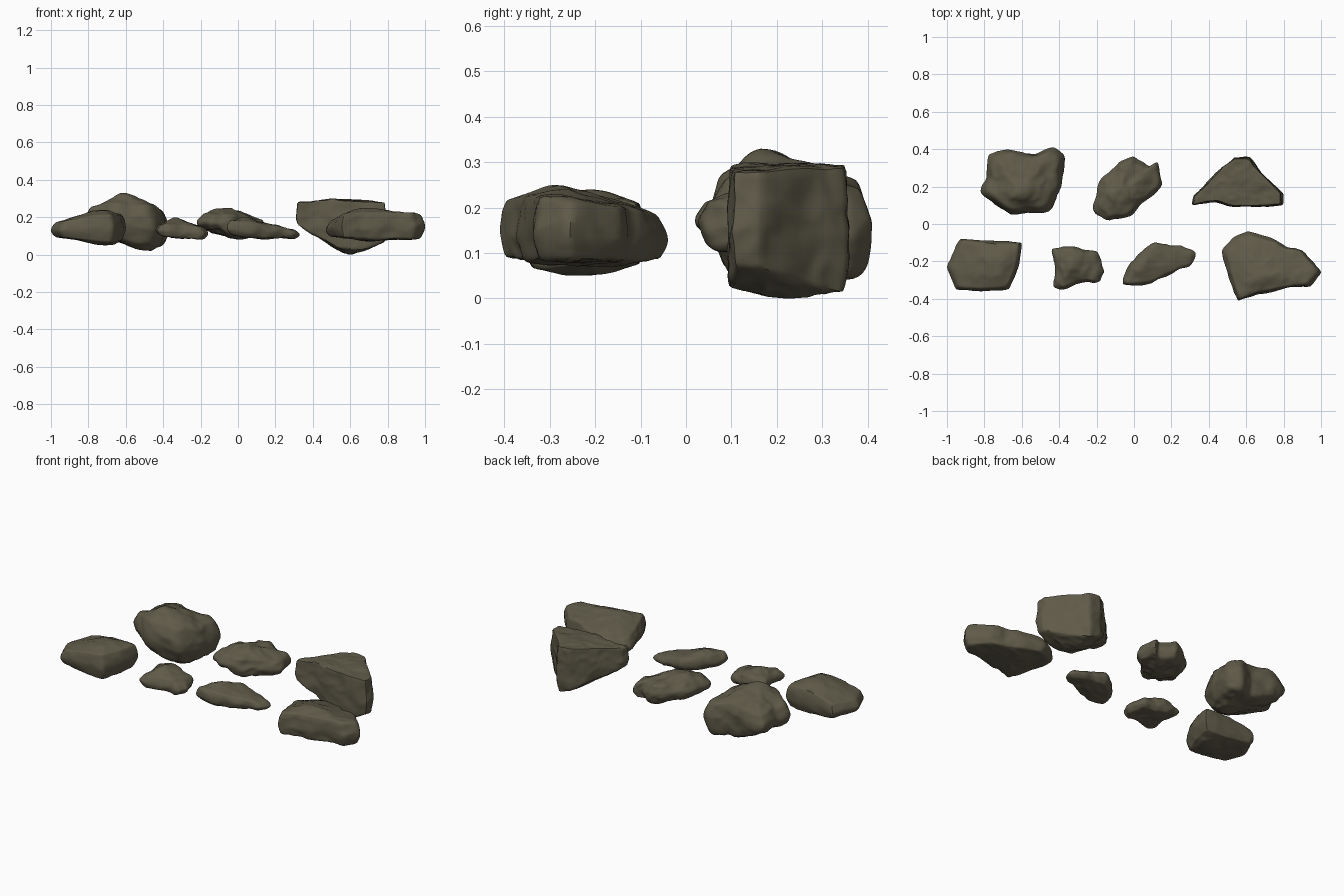
import bpy
import bmesh
from mathutils import Vector, noise

if "Cube" in bpy.data.objects:
    bpy.data.objects.remove(bpy.data.objects["Cube"], do_unlink=True)

# One olive stone colour for every rock
stone = bpy.data.materials.new("olive_stone")
stone.use_nodes = True
stone.diffuse_color = (0.115, 0.103, 0.066, 1)
shader = stone.node_tree.nodes["Principled BSDF"]
shader.inputs["Base Color"].default_value = stone.diffuse_color
shader.inputs["Roughness"].default_value = 0.9


def evaluated_copy(obj):
    """Return the mesh of an object with its modifiers applied."""
    graph = bpy.context.evaluated_depsgraph_get()
    return bpy.data.meshes.new_from_object(obj.evaluated_get(graph))


def size_rock(mesh, low, high):
    """Give one rock its exact width, depth and height after rounding."""
    for axis in range(3):
        values = [v.co[axis] for v in mesh.vertices]
        start, span = min(values), max(values) - min(values)
        for v in mesh.vertices:
            part = (v.co[axis] - start) / span
            v.co[axis] = low[axis] + part * (high[axis] - low[axis])


def rim_height(p, ends, peak, left, right, ridge):
    """Height of a rim: straight between its ends, bent towards the peak."""
    t = (p.x - left) / (right - left)
    middle = (peak.x - left) / (right - left)
    straight = ends[0] + (ends[1] - ends[0]) * t
    bend = peak.z * 100 - (ends[0] + (ends[1] - ends[0]) * middle)
    near = t / middle if t < middle else (1 - t) / (1 - middle)
    return (straight + ridge * bend * near) / 100


# under, over: heights of the lower and upper rim at the -x and +x ends
# keel, crown: lowest and highest points; bevel: rim inset
# ridge: how far the rims follow them; back_drop: fall of the upper rim
def rock(name, outline, under, over, keel, crown, lumps, crease,
         bevel=0.85, ridge=0.4, back_drop=0):
    """Loft a boulder around a plan outline (sizes in hundredths)."""
    plan = [Vector((x, y, 0)) / 100 for x, y in outline]
    keel, crown = Vector(keel) / 100, Vector(crown) / 100
    middle = sum(plan, Vector()) / len(plan)
    left, right = min(p.x for p in plan), max(p.x for p in plan)
    front, back = min(p.y for p in plan), max(p.y for p in plan)

    def ring(bm, scale, level, peak=None):
        verts = []
        for p in plan:
            low = rim_height(p, under, keel, left, right, ridge)
            high = rim_height(p, over, crown, left, right, ridge)
            high -= back_drop / 100 * (p.y - front) / (back - front)
            co = middle + (p - middle) * scale
            co.z = low + (high - low) * level
            verts.append(bm.verts.new(co.lerp(peak, 0.45) if peak else co))
        return verts

    bm = bmesh.new()
    sharp = bm.edges.layers.float.new("crease_edge")
    rings = [ring(bm, bevel, 0, keel), ring(bm, bevel, 0),
             ring(bm, 1.0, 0.35), ring(bm, 0.98, 0.65),
             ring(bm, bevel, 1), ring(bm, bevel, 1, crown)]
    count = len(plan)
    for a, b in zip(rings, rings[1:]):
        for i in range(count):
            j = (i + 1) % count
            bm.faces.new((a[i], a[j], b[j], b[i]))
    for verts, tip in ((rings[0], keel), (rings[-1], crown)):
        point = bm.verts.new(tip)
        for i in range(count):
            bm.faces.new((verts[i], verts[(i + 1) % count], point))
    # Firm up the rims and the upright corners
    for i in range(count):
        for verts in (rings[1], rings[4]):
            bm.edges.get((verts[i], verts[(i + 1) % count]))[sharp] = crease
        for a, b in zip(rings[1:4], rings[2:5]):
            bm.edges.get((a[i], b[i]))[sharp] = crease
    bmesh.ops.recalc_face_normals(bm, faces=bm.faces)
    mesh = bpy.data.meshes.new(name)
    bm.to_mesh(mesh)
    bm.free()

    obj = bpy.data.objects.new(name, mesh)
    bpy.context.collection.objects.link(obj)
    obj.modifiers.new("rounding", "SUBSURF").levels = 3
    smooth = evaluated_copy(obj)
    obj.modifiers.clear()
    obj.data = smooth

    # Worn hollows and ridges
    moved = []
    for v in smooth.vertices:
        broad = noise.noise(v.co * 9)
        groove = 0.4 - abs(noise.noise(v.co * 14 + Vector((5, 2, 8))))
        fine = noise.noise(v.co * 32)
        moved.append(v.co + v.normal * lumps * (broad + groove + 0.2 * fine))
    for v, co in zip(smooth.vertices, moved):
        v.co = co
    size_rock(smooth, (left, front, keel.z), (right, back, crown.z))

    smooth.materials.append(stone)
    bpy.ops.object.select_all(action="DESELECT")
    obj.select_set(True)
    bpy.context.view_layer.objects.active = obj
    bpy.ops.object.shade_smooth_by_angle(angle=0.8)


# Back row
rock("back_left_boulder",
     [(-78, 38), (-66, 40), (-53, 37), (-43, 41), (-37, 36), (-38, 21),
      (-45, 7), (-66, 5), (-82, 17), (-78, 25)],
     under=(13, 6), over=(25, 25), keel=(-48, 18, 2), crown=(-61, 17, 33),
     lumps=0.012, crease=0.4, back_drop=2)
rock("back_middle_rock",
     [(-18, 22), (-8, 33), (0, 36), (8, 30), (13, 33), (15, 21),
      (6, 13), (-2, 4), (-15, 2), (-22, 8)],
     under=(14, 10), over=(21, 18), keel=(-1, 20, 8), crown=(-7, 19, 25),
     lumps=0.014, crease=0.4)
rock("back_right_boulder",
     [(31, 10), (43, 12), (54, 9), (67, 9), (80, 10), (80, 16), (68, 28),
      (62, 36), (54, 36), (47, 31), (40, 23), (32, 15)],
     under=(17, 8), over=(28, 28), keel=(60, 20, 0), crown=(48, 18, 30),
     lumps=0.009, crease=0.6, bevel=0.95, ridge=0.85)

# Front row
rock("front_left_boulder",
     [(-93, -8), (-76, -9), (-60, -10), (-62, -23), (-67, -35), (-80, -36),
      (-95, -35), (-100, -23)],
     under=(10, 8), over=(16, 20), keel=(-68, -22, 5), crown=(-73, -22, 24),
     lumps=0.006, crease=0.6, bevel=0.88)
rock("front_middle_left_rock",
     [(-44, -13), (-34, -12), (-28, -14), (-19, -15), (-16, -25), (-17, -31),
      (-26, -30), (-39, -35), (-43, -33), (-42, -23)],
     under=(10, 8), over=(16, 14), keel=(-30, -24, 8), crown=(-33, -22, 20),
     lumps=0.012, crease=0.4)
rock("front_middle_right_rock",
     [(3, -16), (11, -10), (22, -11), (33, -15), (30, -22), (20, -26),
      (8, -32), (-6, -33), (-3, -24)],
     under=(10, 8), over=(18, 12), keel=(12, -22, 8), crown=(5, -22, 20),
     lumps=0.01, crease=0.4)
rock("front_right_boulder",
     [(47, -14), (54, -6), (61, -4), (75, -8), (82, -12), (90, -14),
      (100, -25), (94, -32), (78, -34), (65, -37), (55, -41), (51, -30)],
     under=(10, 9), over=(21, 23), keel=(70, -22, 7), crown=(66, -27, 25),
     lumps=0.008, crease=0.5, bevel=0.9, back_drop=4)
